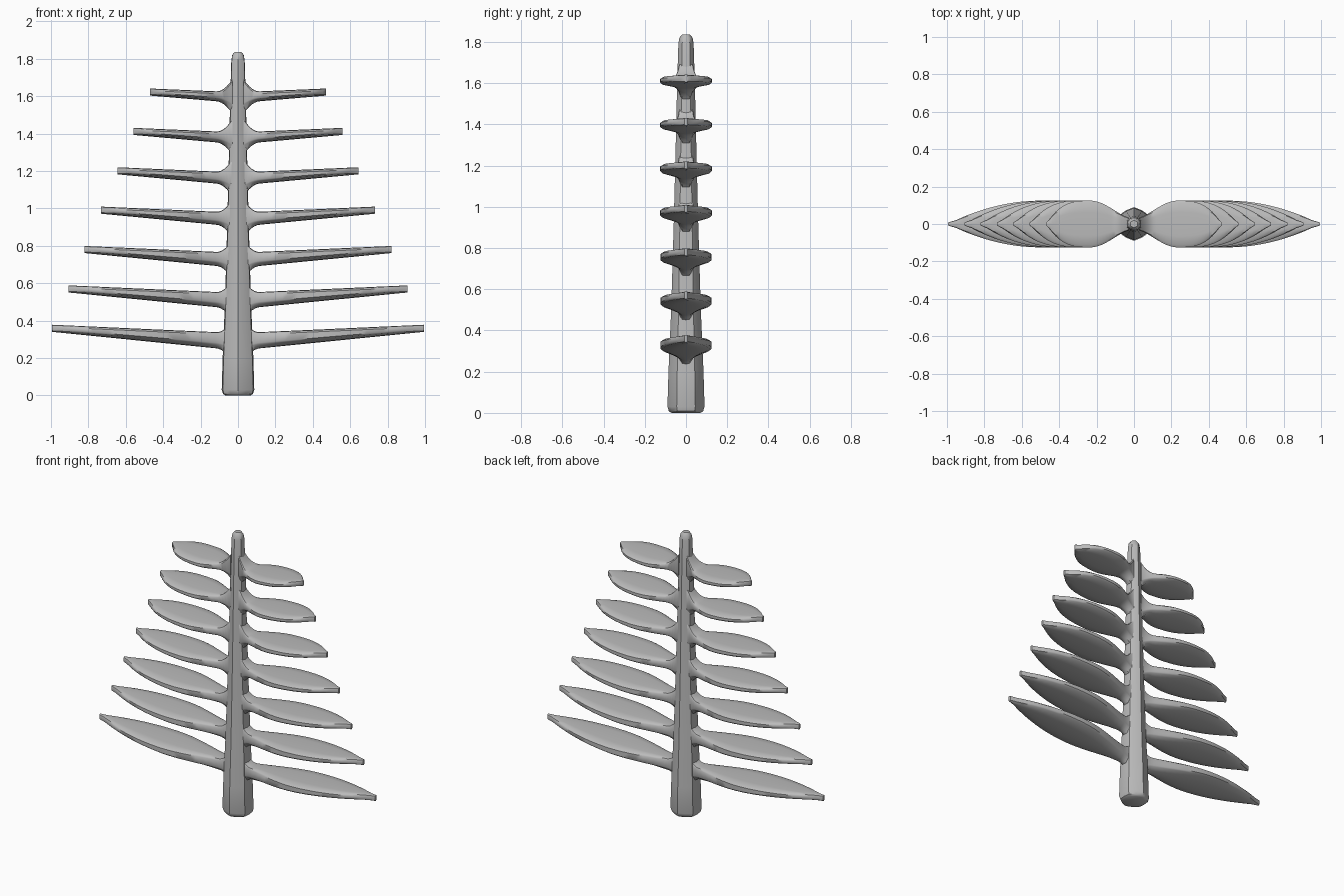
import bpy, bmesh, math

cube = bpy.data.objects.get("Cube")
if cube:
    bpy.data.objects.remove(cube, do_unlink=True)

grey = bpy.data.materials.new("plain grey")
grey.use_nodes = True
colour = (0.5, 0.5, 0.5, 1)
grey.diffuse_color = colour
grey.node_tree.nodes["Principled BSDF"].inputs["Base Color"].default_value = colour


def loft(name, rings, angle):
    """Skin a row of closed rings, cap both ends and shade smooth."""
    bm = bmesh.new()
    rows = [[bm.verts.new(p) for p in ring] for ring in rings]
    n = len(rows[0])
    for a, b in zip(rows, rows[1:]):
        for i in range(n):
            j = (i + 1) % n
            bm.faces.new((a[i], a[j], b[j], b[i]))
    bm.faces.new(rows[0])
    bm.faces.new(rows[-1])
    bmesh.ops.recalc_face_normals(bm, faces=bm.faces)
    mesh = bpy.data.meshes.new(name)
    bm.to_mesh(mesh)
    bm.free()
    mesh.materials.append(grey)
    obj = bpy.data.objects.new(name, mesh)
    bpy.context.collection.objects.link(obj)
    bpy.ops.object.select_all(action='DESELECT')
    obj.select_set(True)
    bpy.context.view_layer.objects.active = obj
    bpy.ops.object.shade_smooth_by_angle(angle=math.radians(angle))
    return obj


# Tapered trunk with a softened six-sided section: (height, radius)
profile = [(0, .07), (.008, .083), (.03, .09), (.2, .085), (.5, .072), (.9, .06),
           (1.3, .05), (1.6, .043), (1.79, .037), (1.82, .032), (1.835, .02)]
SIDES = 12


def trunk_ring(z, r):
    ring = []
    for i in range(SIDES):
        a = math.tau * i / SIDES + math.pi / 2
        k = r * (.93 if i % 2 else 1)
        ring.append((k * math.cos(a) * 1.04, k * math.sin(a), z))
    return ring


loft("trunk", [trunk_ring(z, r) for z, r in profile], 40)


def half_width(t, level):
    """Leaf outline: narrow neck, broad middle, tip blunter higher up."""
    if t < .5:
        s = max(0, (t - .05) / .45)
        return .035 + .09 * math.sin(s * math.pi / 2) ** 1.5
    u = (t - .5) / .5
    return max(.008, .125 * (1 - u ** (2 + level / 6)))


def leaf_ring(x, length, level, tip_z):
    t = x / length
    w = half_width(t, level)
    up = level / 6
    top = tip_z - (.045 - .025 * up) * (1 - t)
    low = tip_z - .038 - (.1 - .06 * up) * (1 - t)
    # Fillet where the leaf meets the trunk
    flare = max(0, 1 - (x - .03) / .085) ** 2
    top += .07 * flare
    low -= .06 * flare
    rim = top - max(.03, .72 * (top - low))
    half = [(0, top), (.5, top), (.88, top - .003), (1, top - .012),
            (1, rim + .006), (.92, rim - .002), (.45, low + .003)]
    ring = [(x, w * f, z) for f, z in half]
    ring.append((x, 0, low))
    ring += [(x, -w * f, z) for f, z in reversed(half[1:])]
    return ring


# Seven tiers of paired leaves, shorter towards the top
for level in range(7):
    length = .995 - .0875 * level
    tip_z = .378 + .2105 * level
    stations = [.03, .045, .06, .075, .09, .105, .12]
    steps = 20
    stations += [.12 + (length - .12) * i / steps for i in range(1, steps + 1)]
    rings = [leaf_ring(x, length, level, tip_z) for x in stations]
    for side, sign in (("left", 1), ("right", -1)):
        loft(f"{side}_leaf_{level + 1}",
             [[(sign * x, y, z) for x, y, z in r] for r in rings], 45)
